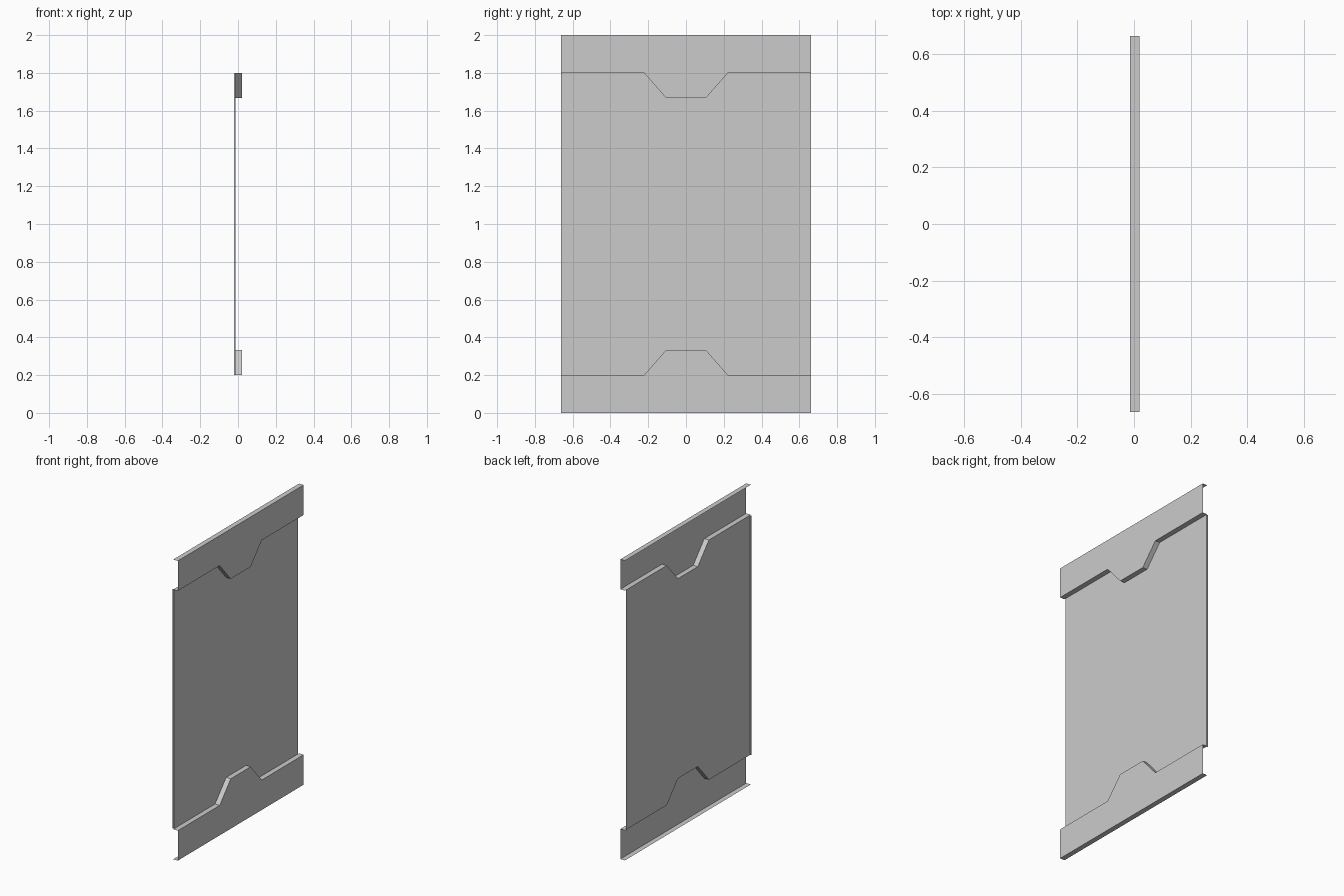
import bpy, bmesh

if "Cube" in bpy.data.objects:
    bpy.data.objects.remove(bpy.data.objects["Cube"])

HW, SW = 0.663, 0.655             # half width of the strips / centre sheet
X_OUT, X_IN, X_LIP = 0.02, -0.014, -0.021
# Notched seam between the lower strip and the centre sheet (y, z)
SEAM = [(-0.222, 0.2), (-0.105, 0.333), (0.105, 0.333), (0.222, 0.2)]


def sheet(name, polys):
    """One thin pressed sheet made of joined flat faces."""
    bm = bmesh.new()
    for poly in polys:
        bm.faces.new([bm.verts.new(p) for p in poly])
    bmesh.ops.remove_doubles(bm, verts=bm.verts, dist=1e-5)
    bmesh.ops.recalc_face_normals(bm, faces=bm.faces)
    me = bpy.data.meshes.new(name)
    bm.to_mesh(me)
    bm.free()
    ob = bpy.data.objects.new(name, me)
    bpy.context.collection.objects.link(ob)
    return ob


def seam_line(w):
    return [(-w, 0.2)] + SEAM + [(w, 0.2)]


def swept(path, xa, xb):
    """Ribbon of quads following a (y, z) path, between two x depths."""
    return [[(xa, *p), (xa, *q), (xb, *q), (xb, *p)] for p, q in zip(path, path[1:])]


# Centre sheet, recessed between the strips
outline = seam_line(SW) + [(y, 2 - z) for y, z in reversed(seam_line(SW))]
sheet("centre_panel", [[(X_IN, y, z) for y, z in outline]])

# Bottom and top strips: raised face, step wall along the seam, outer flange
for name, flip in (("bottom_strip", False), ("top_strip", True)):
    def at(p):
        return (p[0], 2 - p[1]) if flip else p
    seam = [at(p) for p in seam_line(HW)]
    edge = [at((-HW, 0)), at((HW, 0))]
    face = [(X_OUT, *p) for p in seam + edge[::-1]]
    sheet(name, [face] + swept(seam, X_OUT, X_IN) + swept(edge, X_OUT, X_IN))

# Side lips: small step back, then a narrow outward edge
for name, s in (("left_lip", -1), ("right_lip", 1)):
    profile = [(X_IN, s * SW), (X_LIP, s * SW), (X_LIP, s * HW)]
    sheet(name, [[(*a, 0.2), (*b, 0.2), (*b, 1.8), (*a, 1.8)]
                 for a, b in zip(profile, profile[1:])])
